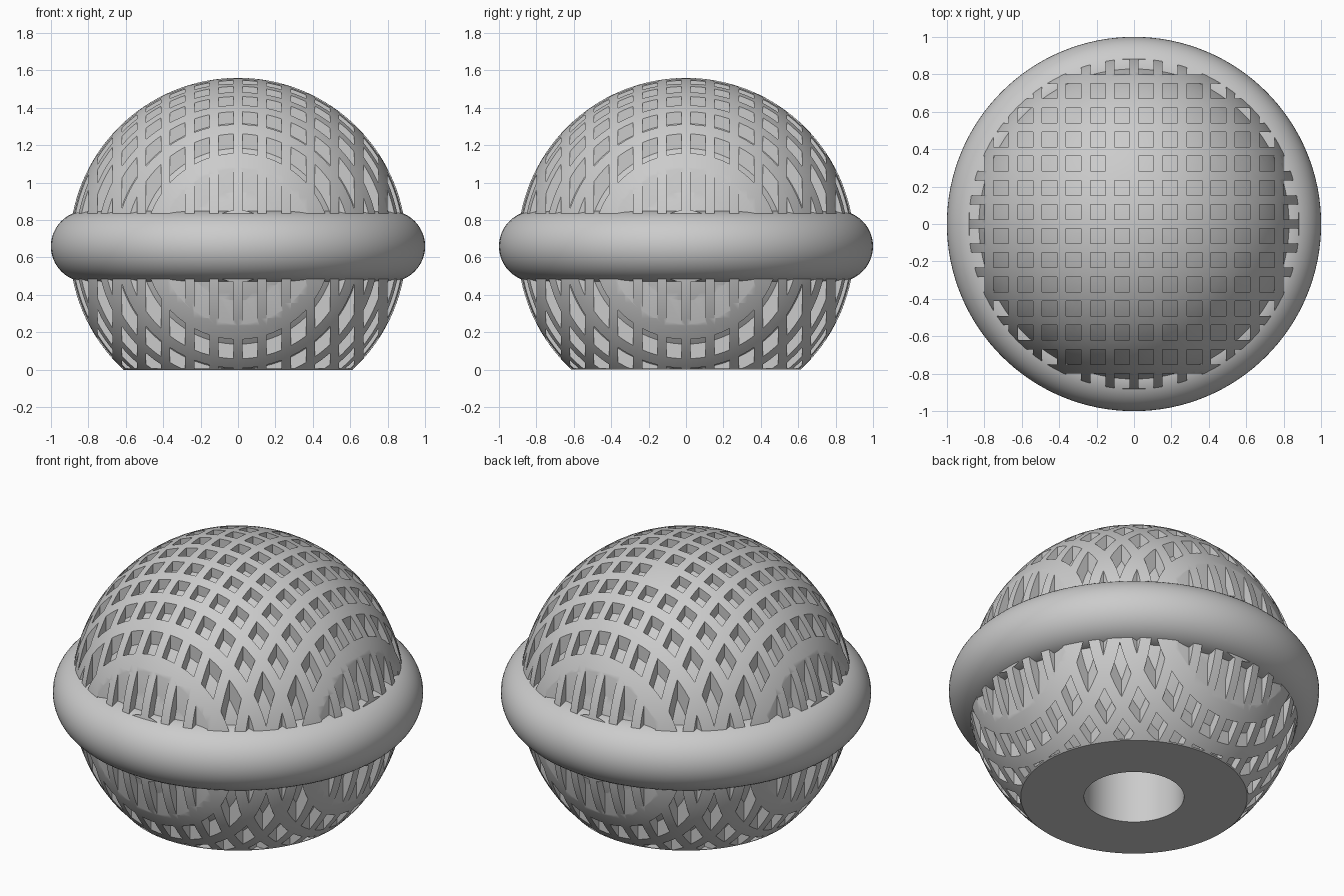
import bpy, bmesh, math
from mathutils import Matrix, Vector

cube = bpy.data.objects.get("Cube")
if cube:
    bpy.data.objects.remove(cube, do_unlink=True)

MID = 0.66        # height of the sphere centre
OUTER = 0.90      # outer sphere radius
INNER = 0.85      # radius of the floor of the pockets
PITCH = 0.129     # spacing of the pockets
WIDTH = 0.08      # side of a pocket

grey = bpy.data.materials.new("light grey")
grey.use_nodes = True
grey.diffuse_color = (0.6, 0.6, 0.6, 1)
grey.node_tree.nodes["Principled BSDF"].inputs["Base Color"].default_value = (0.6, 0.6, 0.6, 1)


def make_object(name, bm):
    bmesh.ops.recalc_face_normals(bm, faces=bm.faces)
    mesh = bpy.data.meshes.new(name)
    bm.to_mesh(mesh)
    bm.free()
    mesh.materials.append(grey)
    obj = bpy.data.objects.new(name, mesh)
    bpy.context.collection.objects.link(obj)
    return obj


def sphere(name, radius, cut_base=False):
    bm = bmesh.new()
    bmesh.ops.create_uvsphere(bm, u_segments=128, v_segments=64, radius=radius,
                              matrix=Matrix.Translation((0, 0, MID)))
    if cut_base:
        bmesh.ops.bisect_plane(bm, geom=bm.verts[:] + bm.edges[:] + bm.faces[:],
                               plane_co=(0, 0, 0), plane_no=(0, 0, -1), clear_outer=True)
        bmesh.ops.holes_fill(bm, edges=[e for e in bm.edges if e.is_boundary], sides=0)
    return make_object(name, bm)


def activate(obj):
    bpy.ops.object.select_all(action='DESELECT')
    obj.select_set(True)
    bpy.context.view_layer.objects.active = obj


def subtract(obj, cutter):
    activate(obj)
    mod = obj.modifiers.new("cut", 'BOOLEAN')
    mod.operation = 'DIFFERENCE'
    mod.solver = 'EXACT'
    mod.object = cutter
    bpy.ops.object.modifier_apply(modifier=mod.name)
    bpy.data.objects.remove(cutter, do_unlink=True)


# Grid of upright square prisms, stopping just above the base
bm = bmesh.new()
low, high = 0.006, 1.7
for i in range(14):
    for j in range(14):
        x, y = (i - 6.5) * PITCH, (j - 6.5) * PITCH
        if math.hypot(x, y) < OUTER + WIDTH:
            place = Matrix.Translation((x, y, (low + high) / 2))
            size = Matrix.Diagonal((WIDTH, WIDTH, high - low, 1))
            bmesh.ops.create_cube(bm, size=1, matrix=place @ size)
prisms = make_object("pocket_cutter", bm)
subtract(prisms, sphere("core_cutter", INNER))

# Ball with shallow pockets and a flat base
ball = sphere("pocketed_ball", OUTER, cut_base=True)
subtract(ball, prisms)

# Round socket in the base
bm = bmesh.new()
bmesh.ops.create_cone(bm, cap_ends=True, segments=96, radius1=0.27, radius2=0.27,
                      depth=1.2, matrix=Matrix.Translation((0, 0, 0)))
subtract(ball, make_object("socket_cutter", bm))

# Thick ring around the middle
bpy.ops.mesh.primitive_torus_add(major_radius=0.81, minor_radius=0.19, major_segments=128,
                                 minor_segments=48, location=(0, 0, MID))
ring = bpy.context.object
ring.name = "middle_ring"
ring.data.materials.append(grey)

for obj in (ball, ring):
    activate(obj)
    bpy.ops.object.shade_smooth_by_angle(angle=math.radians(30))
